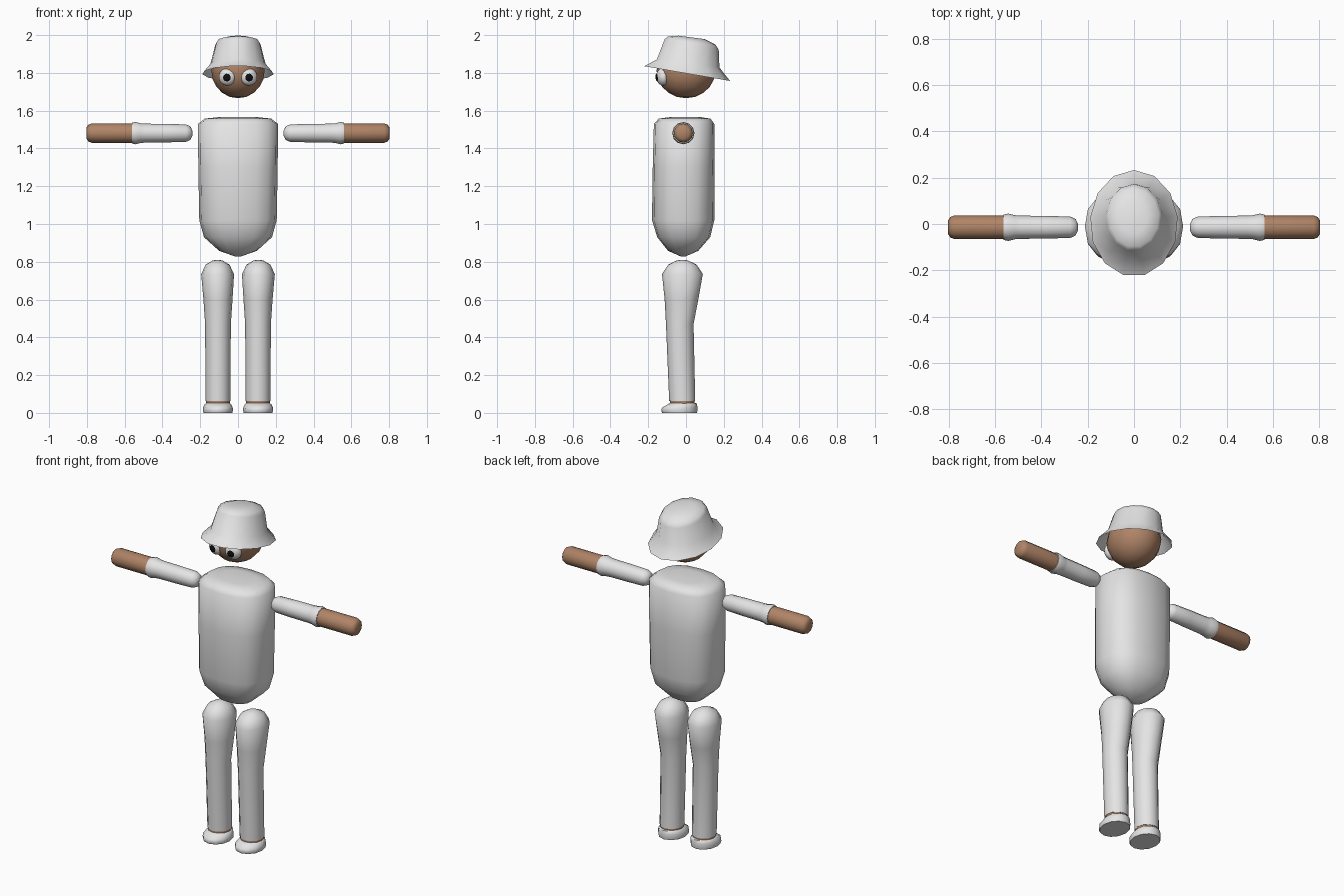
import bpy, bmesh, math
from mathutils import Matrix, Vector

if "Cube" in bpy.data.objects:
    bpy.data.objects.remove(bpy.data.objects["Cube"])


def material(name, rgb):
    m = bpy.data.materials.new(name)
    m.diffuse_color = (*rgb, 1)
    m.use_nodes = True
    m.node_tree.nodes["Principled BSDF"].inputs["Base Color"].default_value = m.diffuse_color
    return m


CLOTH = material("off_white_cloth", (0.78, 0.78, 0.78))
SKIN = material("brown_skin", (0.43, 0.23, 0.135))
EYE = material("eye_white", (0.88, 0.88, 0.88))
BLACK = material("black", (0.005, 0.005, 0.005))


def finish(name, bm, mat, recalc=True):
    if recalc:
        bmesh.ops.recalc_face_normals(bm, faces=bm.faces)
    me = bpy.data.meshes.new(name)
    bm.to_mesh(me)
    bm.free()
    me.materials.append(mat)
    ob = bpy.data.objects.new(name, me)
    bpy.context.collection.objects.link(ob)
    bpy.ops.object.select_all(action='DESELECT')
    ob.select_set(True)
    bpy.context.view_layer.objects.active = ob
    bpy.ops.object.shade_smooth_by_angle(angle=math.radians(60))
    return ob


def loft(name, rings, mat, sides=12, power=2.0, start=0.0,
         cap_low=True, cap_high=True, matrix=None):
    """Rings are (cx, cy, cz, rx, ry, slope of z along y)."""
    bm = bmesh.new()
    loops = []
    for cx, cy, cz, rx, ry, slope in rings:
        loop = []
        for i in range(sides):
            a = start + math.tau * i / sides
            c, s = math.cos(a), math.sin(a)
            x = rx * math.copysign(abs(c) ** (2 / power), c)
            y = ry * math.copysign(abs(s) ** (2 / power), s)
            loop.append(bm.verts.new((cx + x, cy + y, cz + slope * y)))
        loops.append(loop)
    for a, b in zip(loops, loops[1:]):
        for i in range(sides):
            j = (i + 1) % sides
            bm.faces.new((a[i], a[j], b[j], b[i]))
    if cap_low:
        bm.faces.new(loops[0][::-1])
    if cap_high:
        bm.faces.new(loops[-1])
    if matrix:
        bmesh.ops.transform(bm, matrix=matrix, verts=bm.verts)
    return finish(name, bm, mat)


def ball(name, matrix, mat, segments=14, rings=10):
    bm = bmesh.new()
    bmesh.ops.create_uvsphere(bm, u_segments=segments, v_segments=rings,
                              radius=1, matrix=matrix)
    return finish(name, bm, mat)


# Torso
loft("torso", [
    (0, -.015, .828, .015, .012, 0),
    (0, -.015, .858, .10, .08, 0),
    (0, -.012, .93, .18, .14, 0),
    (0, -.015, 1.02, .205, .165, 0),
    (0, -.012, 1.30, .21, .164, 0),
    (0, -.010, 1.53, .212, .160, 0),
    (0, -.007, 1.558, .175, .137, 0),
    (0, -.005, 1.566, .10, .08, 0)], CLOTH, sides=16, power=2.5)

# Head
ball("head", Matrix.Translation((0, 0, 1.812)) @
     Matrix.Diagonal((.141, .156, .146, 1)), SKIN, 16, 10)

# Bucket hat, open underneath, sloping down to the back
loft("hat", [
    (0, .003, 1.797, .190, .230, -.172),
    (0, .009, 1.850, .147, .168, -.13),
    (0, .028, 1.952, .121, .145, -.19),
    (0, .028, 1.972, .108, .127, -.17),
    (0, .028, 1.988, .058, .070, -.13)],
    CLOTH, sides=13, start=math.pi / 2, cap_low=False)

for side, label in ((-1, "left"), (1, "right")):
    # Eye, set on the head surface and turned slightly outward
    out = Vector((side * .32, -1, -.12)).normalized()
    turn = out.to_track_quat('Z', 'Y').to_matrix().to_4x4()
    at = Matrix.Translation((side * .058, -.126, 1.778)) @ turn
    ball(label + "_eye", at @ Matrix.Diagonal((.046, .046, .030, 1)), EYE)
    # Pupil, a shallow cap in the middle of the eye
    look = Vector((-side * .05, 0, .030))
    loft(label + "_pupil", [(look.x * .12, 0, .0245, .022, .022, 0),
                            (look.x * .12, 0, .0295, .019, .019, 0),
                            (look.x * .12, 0, .0315, .008, .008, 0)],
         BLACK, matrix=at)

    # Arm lofted outward along x
    arm = Matrix.Translation((0, -.014, 1.481)) @ Matrix.Rotation(
        side * math.pi / 2, 4, 'Y')

    def tube(points):
        return [(0, 0, x, r, r, 0) for x, r in points]

    loft(label + "_sleeve", tube([
        (.242, .014), (.252, .036), (.275, .046), (.38, .049), (.49, .050),
        (.515, .052), (.543, .059), (.562, .055), (.562, .045)]),
        CLOTH, matrix=arm)
    loft(label + "_forearm", tube([
        (.54, .051), (.775, .051), (.793, .044), (.802, .030)]),
        SKIN, matrix=arm)

    # Trouser leg
    x = side * .106
    loft(label + "_trouser_leg", [
        (x, -.020, .062, .066, .069, 0),
        (x, -.033, .47, .068, .073, 0),
        (x, -.024, .60, .077, .089, 0),
        (side * .108, -.019, .735, .087, .108, 0),
        (side * .108, -.019, .785, .063, .075, 0),
        (side * .108, -.019, .806, .028, .032, 0),
        (side * .108, -.019, .810, .010, .012, 0)], CLOTH)

    # Ankle
    loft(label + "_ankle", [(x, -.020, .035, .064, .066, 0),
                            (x, -.020, .064, .064, .066, 0)], SKIN)

    # Shoe with a lower toe
    loft(label + "_shoe", [
        (x, -.034, 0, .076, .092, 0),
        (x, -.035, .012, .079, .096, 0),
        (x, -.034, .030, .078, .094, .04),
        (x, -.024, .046, .070, .080, .06),
        (x, -.020, .053, .062, .064, 0)], CLOTH)
